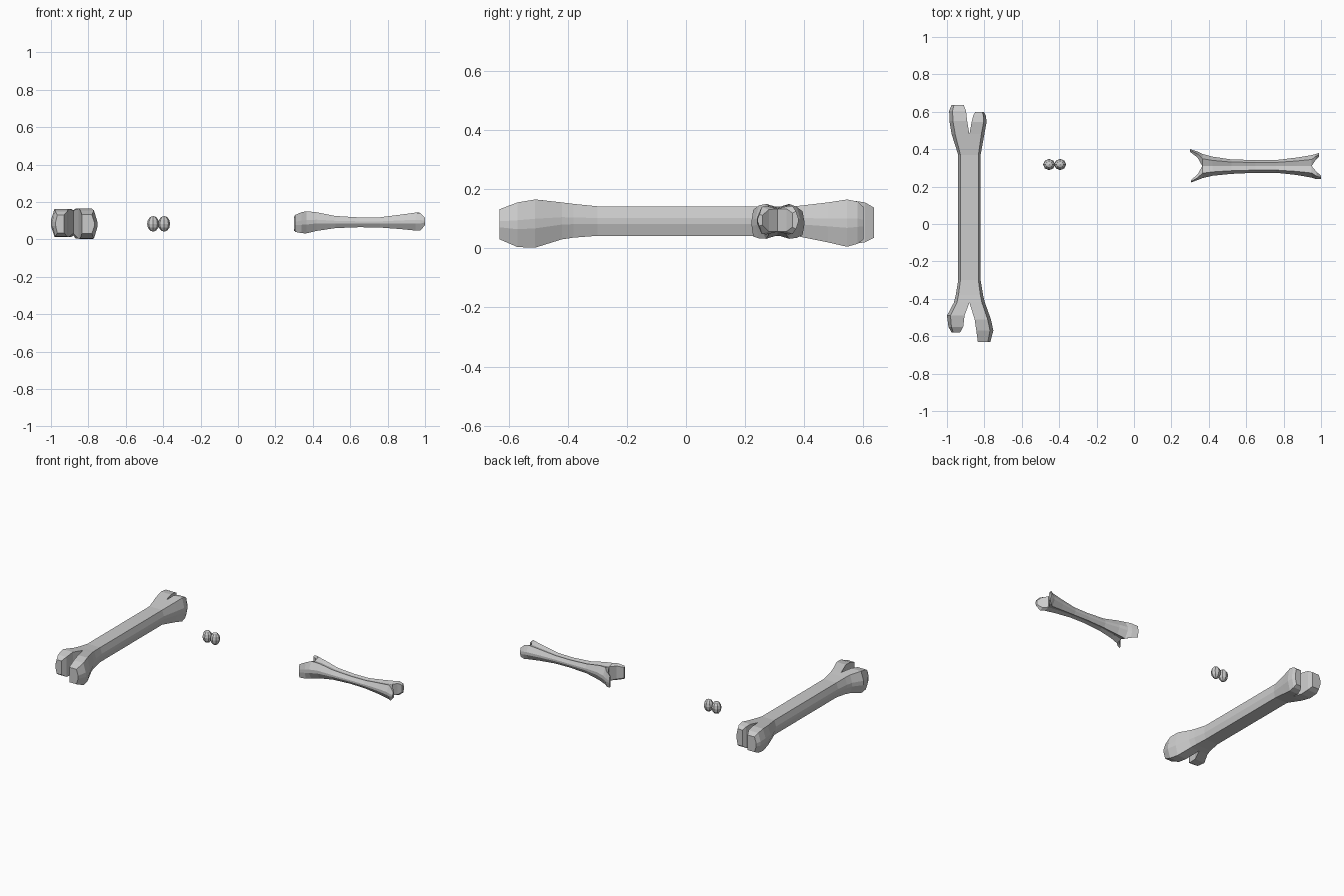
import bpy, bmesh
from mathutils import Vector


def make_object(name, bm):
    bmesh.ops.remove_doubles(bm, verts=bm.verts, dist=0.0005)
    bmesh.ops.recalc_face_normals(bm, faces=bm.faces)
    me = bpy.data.meshes.new(name)
    bm.to_mesh(me)
    bm.free()
    ob = bpy.data.objects.new(name, me)
    bpy.context.collection.objects.link(ob)
    return ob


def bone(name, place, halves, bulge, groove):
    """Two mirrored half-lofts joined on the centre line, parting into prongs.
    Each ring: position along bone, inner offset, outer offset, bottom, top."""
    bm = bmesh.new()
    for side, rings in halves.items():
        loops = []
        for t, a, b, zb, zt in rings:
            w, h = b - a, zt - zb
            g = groove * h
            pts = [(a, zt - g), (a + w * (1 - bulge), zt), (b, zt - h * .4),
                   (b, zb + h * .4), (a + w * (1 - bulge), zb), (a, zb + g)]
            loops.append([bm.verts.new(place(t, side * u, z)) for u, z in pts])
        for i in range(len(loops) - 1):
            p, q = loops[i], loops[i + 1]
            open_seam = rings[i][1] == 0 and rings[i + 1][1] == 0
            for k in range(5 if open_seam else 6):
                n = (k + 1) % 6
                bm.faces.new((p[k], p[n], q[n], q[k]))
        bm.faces.new(loops[0])
        bm.faces.new(loops[-1])
    return make_object(name, bm)


# Large bone, lying along y
large = {
    -1: [(-.58, .05, .095, .035, .13), (-.55, .033, .112, .015, .15),
         (-.49, .026, .12, .012, .163), (-.42, 0, .083, .03, .155),
         (-.38, 0, .073, .036, .15), (-.30, 0, .06, .042, .142),
         (.37, 0, .06, .042, .142), (.48, 0, .095, .02, .155),
         (.55, .012, .107, .012, .163), (.605, .018, .108, .02, .155),
         (.635, .03, .096, .035, .138)],
    1: [(-.63, .045, .112, .03, .132), (-.57, .037, .128, .004, .155),
        (-.51, .028, .115, .002, .165), (-.42, 0, .083, .03, .155),
        (-.38, 0, .073, .036, .15), (-.30, 0, .06, .042, .142),
        (.37, 0, .06, .042, .142), (.48, 0, .08, .02, .155),
        (.545, .012, .092, .005, .165), (.58, .02, .088, .015, .158),
        (.60, .032, .078, .03, .14)],
}
bone("large_bone", lambda t, u, z: Vector((-.88 + u, t, z)), large, .2, 0)

# Medium bone, lying along x with a slim grooved shaft
medium = {
    1: [(.30, .075, .09, .045, .125), (.34, .045, .077, .035, .14),
        (.365, 0, .065, .032, .15), (.42, 0, .05, .045, .145),
        (.52, 0, .035, .06, .125), (.65, 0, .032, .065, .117),
        (.76, 0, .032, .063, .118), (.87, 0, .045, .055, .132),
        (.95, 0, .058, .047, .143), (.97, .03, .064, .048, .143),
        (.99, .05, .07, .065, .125)],
    -1: [(.305, .075, .088, .04, .13), (.34, .045, .075, .033, .145),
         (.365, 0, .065, .032, .15), (.42, 0, .052, .045, .145),
         (.52, 0, .042, .06, .125), (.65, 0, .036, .065, .117),
         (.76, 0, .036, .063, .118), (.87, 0, .048, .055, .132),
         (.95, 0, .062, .047, .143), (.975, .03, .07, .048, .14),
         (1.0, .052, .068, .075, .115)],
}
bone("medium_bone", lambda t, u, z: Vector((t, .31 + u, z)), medium, .4, .1)

# Small knuckle: two faceted lumps side by side
bm = bmesh.new()
for x in (-.454, -.395):
    lump = bmesh.ops.create_uvsphere(bm, u_segments=8, v_segments=6, radius=1)["verts"]
    for v in lump:
        v.co = Vector((x + v.co.x * .032, .318 + v.co.y * .03, .083 + v.co.z * .042))
make_object("small_knuckle", bm)
